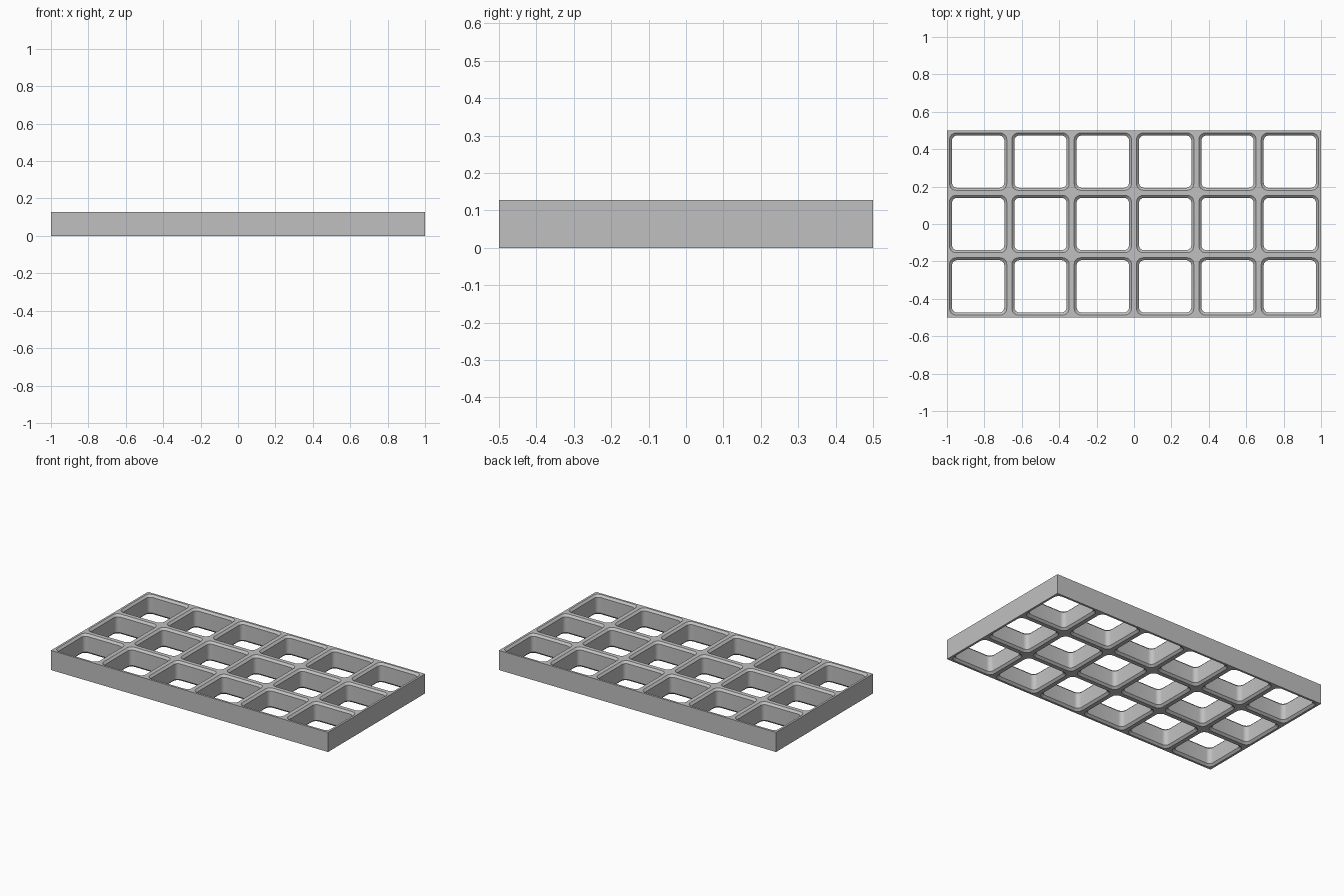
import bpy
import bmesh
from math import cos, sin, pi

cube = bpy.data.objects.get("Cube")
if cube:
    bpy.data.objects.remove(cube, do_unlink=True)

COLUMNS, ROWS = 6, 3
PITCH = 1 / 3
HEIGHT = 0.128
THROAT = 0.14        # half width of a hole
CHAMFER = 0.013
RADIUS = 0.028
STEPS = 6            # segments per rounded corner

# One flat grey for the whole panel
grey = bpy.data.materials.new("light grey")
grey.use_nodes = True
grey.diffuse_color = (0.53, 0.53, 0.53, 1)
grey.node_tree.nodes["Principled BSDF"].inputs["Base Color"].default_value = grey.diffuse_color


def rounded_square(bm, cx, cy, half, radius, z):
    """Ring of vertices, counterclockwise, with the same count for any radius."""
    ring = []
    for corner, (sx, sy) in enumerate([(1, 1), (-1, 1), (-1, -1), (1, -1)]):
        for i in range(STEPS + 1):
            a = (corner + i / STEPS) * pi / 2
            x = cx + sx * (half - radius) + radius * cos(a)
            y = cy + sy * (half - radius) + radius * sin(a)
            ring.append(bm.verts.new((x, y, z)))
    return ring


def bridge(bm, upper, lower):
    for i in range(len(upper)):
        j = (i + 1) % len(upper)
        bm.faces.new((upper[i], upper[j], lower[j], lower[i]))


# Each cell runs from the top bar, through the chamfered hole, to the bottom bar
profile = [
    (PITCH / 2, 0, HEIGHT),
    (THROAT + CHAMFER, RADIUS + CHAMFER / 2, HEIGHT),
    (THROAT, RADIUS, HEIGHT - CHAMFER),
    (THROAT, RADIUS, CHAMFER),
    (THROAT + CHAMFER, RADIUS + CHAMFER / 2, 0),
    (PITCH / 2, 0, 0),
]

bm = bmesh.new()
for col in range(COLUMNS):
    for row in range(ROWS):
        cx = (col - (COLUMNS - 1) / 2) * PITCH
        cy = (row - (ROWS - 1) / 2) * PITCH
        rings = [rounded_square(bm, cx, cy, *p) for p in profile]
        for upper, lower in zip(rings, rings[1:]):
            bridge(bm, upper, lower)

# Outer walls of the panel
half_x, half_y = COLUMNS * PITCH / 2, ROWS * PITCH / 2
outline = [(half_x, half_y), (-half_x, half_y), (-half_x, -half_y), (half_x, -half_y)]
top = [bm.verts.new((x, y, HEIGHT)) for x, y in outline]
bottom = [bm.verts.new((x, y, 0)) for x, y in outline]
bridge(bm, top, bottom)

# Weld the cells together and orient the faces outward
bmesh.ops.remove_doubles(bm, verts=bm.verts, dist=1e-5)
bmesh.ops.dissolve_degenerate(bm, edges=bm.edges, dist=1e-6)
bm.normal_update()
for face in bm.faces:
    c, n = face.calc_center_median(), face.normal
    if abs(n.z) > 0.9:
        wrong = n.z * (c.z - HEIGHT / 2) < 0
    elif abs(c.x) > half_x - 1e-4 or abs(c.y) > half_y - 1e-4:
        wrong = n.x * c.x + n.y * c.y < 0
    else:
        dx = c.x - (round(c.x / PITCH - 0.5) + 0.5) * PITCH
        dy = c.y - round(c.y / PITCH) * PITCH
        wrong = n.x * dx + n.y * dy > 0
    if wrong:
        face.normal_flip()

mesh = bpy.data.meshes.new("grating_panel")
bm.to_mesh(mesh)
bm.free()
mesh.materials.append(grey)
panel = bpy.data.objects.new("grating_panel", mesh)
bpy.context.collection.objects.link(panel)

# Smooth rounded corners, keep the chamfer edges sharp
bpy.context.view_layer.objects.active = panel
panel.select_set(True)
bpy.ops.object.shade_smooth_by_angle(angle=pi / 6)
